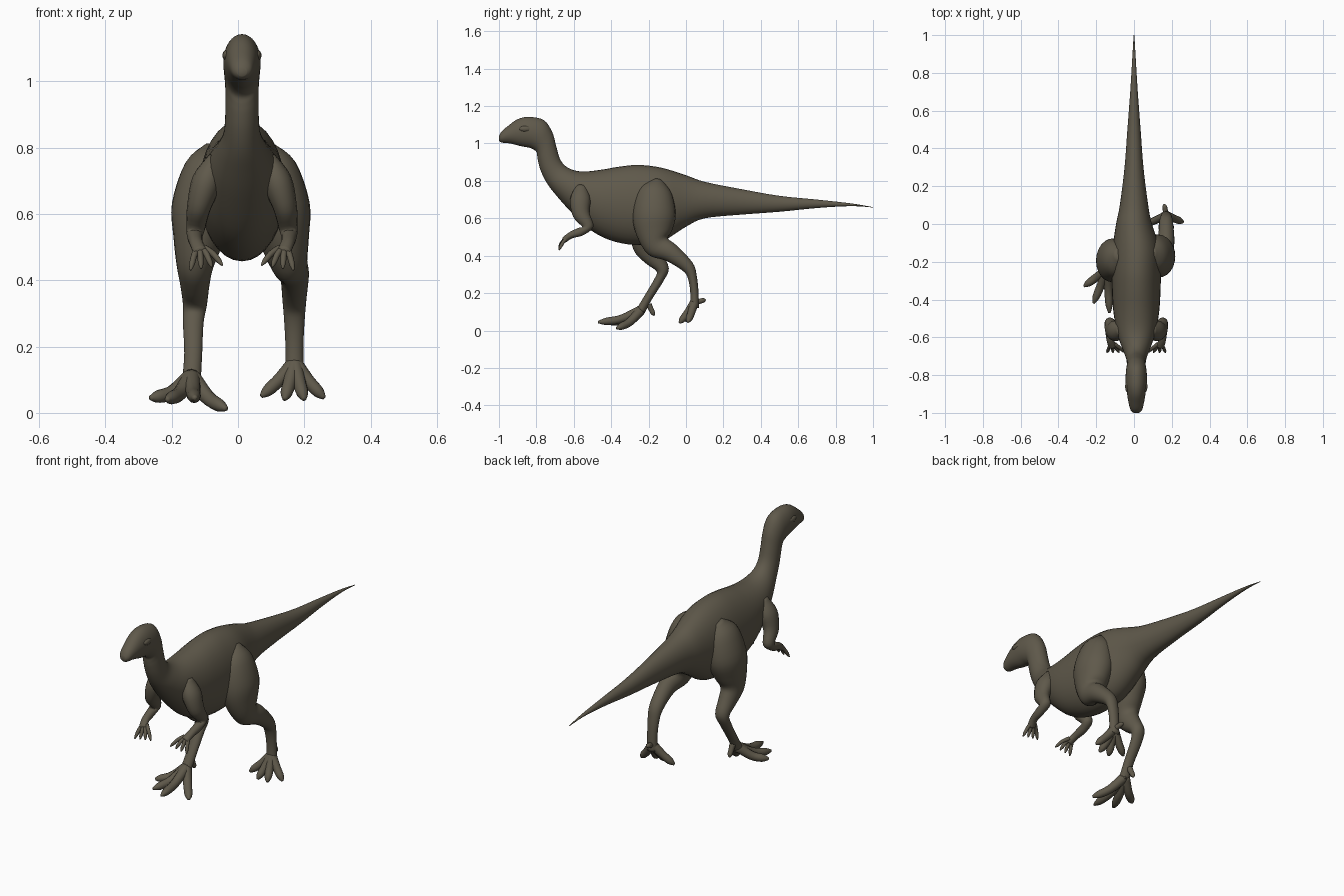
import bpy
import bmesh
import math
from mathutils import Vector

cube = bpy.data.objects.get("Cube")
if cube:
    bpy.data.objects.remove(cube, do_unlink=True)

hide = bpy.data.materials.new("olive_brown_hide")
hide.use_nodes = True
colour = (0.115, 0.10, 0.07, 1)
hide.diffuse_color = colour
hide.node_tree.nodes["Principled BSDF"].inputs["Base Color"].default_value = colour

MIDLINE = 0.012  # the trunk leans very slightly to the left


def finish(bm, name):
    bmesh.ops.recalc_face_normals(bm, faces=bm.faces)
    mesh = bpy.data.meshes.new(name)
    bm.to_mesh(mesh)
    bm.free()
    mesh.materials.append(hide)
    for face in mesh.polygons:
        face.use_smooth = True
    obj = bpy.data.objects.new(name, mesh)
    bpy.context.collection.objects.link(obj)
    return obj


def spline(a, b, c, d, t):
    """Catmull-Rom blend of four vectors."""
    return (b * 2 + (c - a) * t + (a * 2 - b * 5 + c * 4 - d) * t * t
            + (b * 3 - a - c * 3 + d) * t * t * t) / 2


def loft(name, rings, sides=20, steps=4):
    """Skin elliptical rings, each given as (centre, half axis, half axis)."""
    dense = []
    last = len(rings) - 1
    for i in range(last):
        four = [rings[min(max(k, 0), last)] for k in range(i - 1, i + 3)]
        for s in range(steps):
            dense.append([spline(*axis, s / steps) for axis in zip(*four)])
    dense.append(rings[-1])

    bm = bmesh.new()
    loops = []
    for centre, up, side in dense:
        angles = [math.tau * k / sides for k in range(sides)]
        loops.append([bm.verts.new(centre + up * math.sin(a) + side * math.cos(a))
                      for a in angles])
    for low, high in zip(loops, loops[1:]):
        for k in range(sides):
            n = (k + 1) % sides
            bm.faces.new((low[k], low[n], high[n], high[k]))
    bm.faces.new(loops[0])
    bm.faces.new(loops[-1])
    return finish(bm, name)


def limb(name, points, depths, widths, sides=16):
    """Tube along a path, with a depth and a width at each point."""
    points = [Vector(p) for p in points]
    rings = []
    for i, p in enumerate(points):
        along = (points[min(i + 1, len(points) - 1)] - points[max(i - 1, 0)]).normalized()
        side = Vector((1, 0, 0))
        side = (side - along * side.dot(along)).normalized()
        rings.append((p, along.cross(side) * depths[i], side * widths[i]))
    return loft(name, rings, sides)


def digit(name, start, tip, radius, sag):
    """Tapering toe or finger that bends at the knuckle."""
    start, tip = Vector(start), Vector(tip)
    drop = Vector((0, 0, -sag))
    path = [start, start.lerp(tip, 0.45) + drop, start.lerp(tip, 0.8) + drop / 2, tip]
    sizes = [radius * k for k in (1, 0.85, 0.75, 0.25)]
    limb(name, path, sizes, sizes, 12)


# Head, neck, trunk and tail: back y, back z, belly y, belly z, half width
trunk = [
    (-1.0, 1.04, -1.0, 1.015, 0.014),
    (-0.985, 1.065, -0.985, 1.005, 0.03),
    (-0.95, 1.095, -0.94, 1.0, 0.041),
    (-0.9, 1.13, -0.88, 0.985, 0.05),
    (-0.84, 1.142, -0.83, 0.975, 0.056),
    (-0.76, 1.125, -0.8, 0.955, 0.055),
    (-0.715, 1.06, -0.795, 0.93, 0.051),
    (-0.695, 0.99, -0.79, 0.9, 0.05),
    (-0.675, 0.92, -0.775, 0.85, 0.051),
    (-0.645, 0.88, -0.745, 0.79, 0.057),
    (-0.6, 0.857, -0.7, 0.73, 0.075),
    (-0.54, 0.85, -0.62, 0.64, 0.1),
    (-0.45, 0.86, -0.5, 0.53, 0.12),
    (-0.35, 0.877, -0.38, 0.475, 0.128),
    (-0.25, 0.885, -0.25, 0.457, 0.13),
    (-0.13, 0.87, -0.13, 0.475, 0.125),
    (0, 0.83, 0, 0.555, 0.095),
    (0.1, 0.795, 0.1, 0.6, 0.075),
    (0.3, 0.755, 0.3, 0.62, 0.05),
    (0.5, 0.72, 0.5, 0.635, 0.035),
    (0.7, 0.7, 0.7, 0.655, 0.02),
    (0.88, 0.68, 0.88, 0.665, 0.009),
    (1, 0.66, 1, 0.658, 0.002),
]
rings = []
for ty, tz, by, bz, w in trunk:
    shift = MIDLINE if ty < 0 else 0
    top, bottom = Vector((shift, ty, tz)), Vector((shift, by, bz))
    rings.append(((top + bottom) / 2, (top - bottom) / 2, Vector((w, 0, 0))))
loft("head_body_and_tail", rings, 32)

# Legs share their thickness; the right one strides forward
leg_depth = (0.03, 0.09, 0.115, 0.095, 0.068, 0.05, 0.034, 0.024, 0.022, 0.024)
leg_width = (0.03, 0.07, 0.092, 0.075, 0.055, 0.044, 0.036, 0.031, 0.027, 0.028)
left_path = [
    (0.08, -0.15, 0.8), (0.105, -0.165, 0.74), (0.125, -0.17, 0.62),
    (0.14, -0.17, 0.52), (0.155, -0.15, 0.45), (0.17, -0.08, 0.415),
    (0.17, 0.01, 0.34), (0.17, 0.035, 0.28), (0.17, 0.045, 0.2), (0.17, 0.045, 0.12),
]
right_path = [
    (-0.07, -0.16, 0.8), (-0.09, -0.18, 0.74), (-0.108, -0.19, 0.62),
    (-0.12, -0.21, 0.52), (-0.13, -0.21, 0.44), (-0.13, -0.17, 0.385),
    (-0.13, -0.125, 0.325), (-0.135, -0.145, 0.27), (-0.135, -0.2, 0.18),
    (-0.14, -0.245, 0.1),
]
limb("left_leg", left_path, leg_depth, leg_width, 24)
limb("right_leg", right_path, leg_depth, leg_width, 24)

# Toes and the small raised toe at the back of each foot
left_tips = [(0.07, 0, 0.05), (0.14, -0.035, 0.04), (0.2, -0.035, 0.04), (0.26, 0.01, 0.045)]
right_tips = [(-0.265, -0.33, 0.045), (-0.215, -0.42, 0.04),
              (-0.13, -0.47, 0.045), (-0.035, -0.37, 0.012)]
for i, tip in enumerate(left_tips):
    digit(f"left_toe_{i + 1}", (0.17, 0.045, 0.15), tip, 0.024, 0.005)
for i, tip in enumerate(right_tips):
    digit(f"right_toe_{i + 1}", (-0.14, -0.24, 0.11), tip, 0.026, 0.018)
digit("left_back_toe", (0.17, 0.05, 0.15), (0.16, 0.105, 0.165), 0.016, 0)
digit("right_back_toe", (-0.14, -0.2, 0.14), (-0.14, -0.17, 0.08), 0.016, 0)

# Arms, hands and brow ridges, mirrored about the trunk
arm_path = [(0.075, -0.56, 0.77), (0.105, -0.565, 0.7), (0.13, -0.56, 0.62),
            (0.14, -0.525, 0.555), (0.142, -0.56, 0.53), (0.137, -0.615, 0.51),
            (0.125, -0.65, 0.485)]
arm_depth = (0.03, 0.055, 0.045, 0.03, 0.023, 0.018, 0.016)
arm_width = (0.025, 0.045, 0.036, 0.028, 0.023, 0.02, 0.022)
for label, s in (("left", 1), ("right", -1)):
    def place(p):
        return (MIDLINE + s * p[0], p[1], p[2])

    limb(label + "_arm", [place(p) for p in arm_path], arm_depth, arm_width)
    for i in range(4):
        spread = 0.155 - 0.032 * i
        digit(f"{label}_finger_{i + 1}", place((0.135 - 0.007 * i, -0.635, 0.497)),
              place((spread, -0.68, 0.43 + 0.005 * i)), 0.011, -0.008)
    bm = bmesh.new()
    bmesh.ops.create_uvsphere(bm, u_segments=16, v_segments=10, radius=1)
    brow = finish(bm, label + "_brow")
    brow.location = place((0.046, -0.86, 1.078))
    brow.scale = (0.013, 0.032, 0.016)
